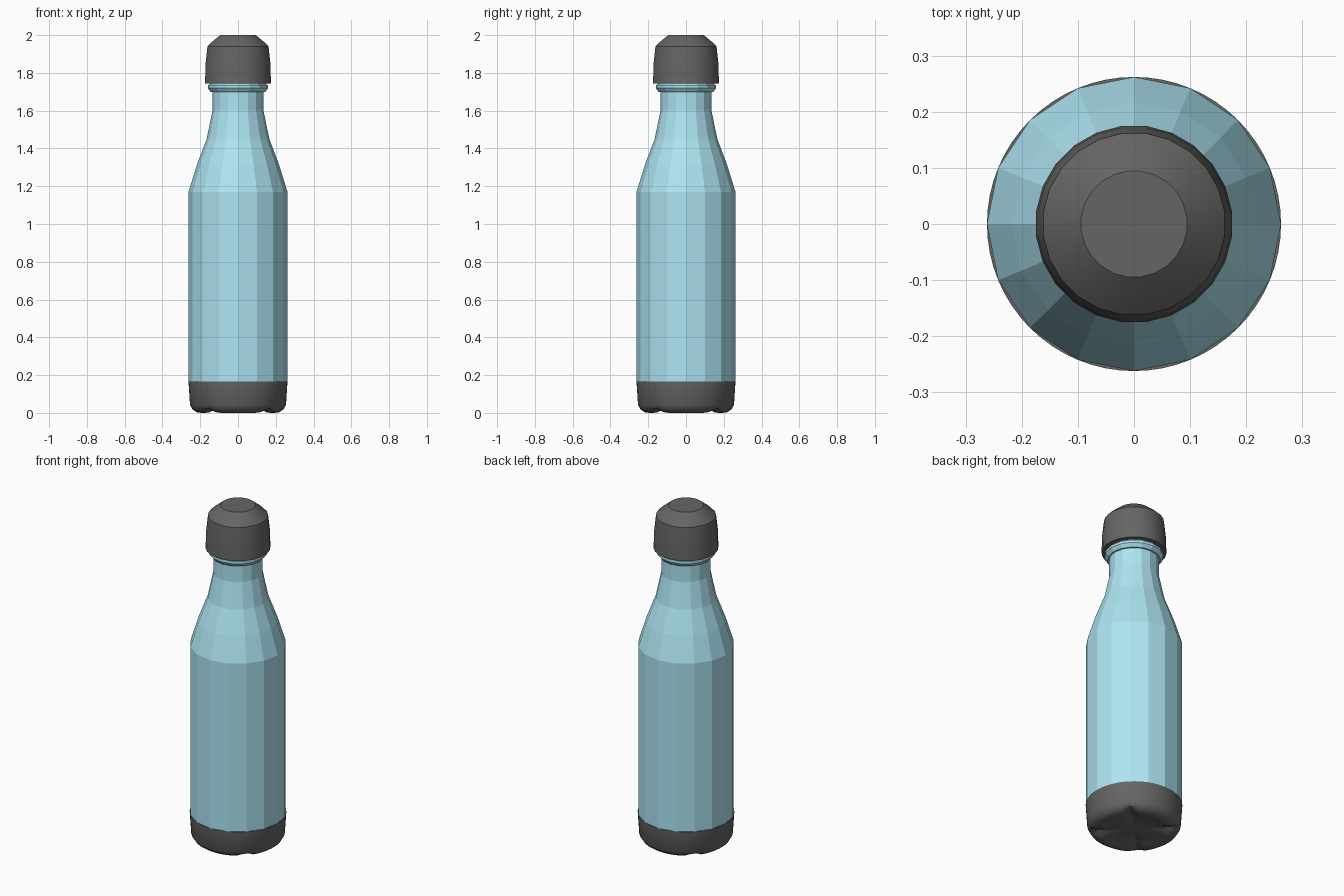
import bpy, bmesh, math

if "Cube" in bpy.data.objects:
    bpy.data.objects.remove(bpy.data.objects["Cube"])


def material(name, rgb):
    m = bpy.data.materials.new(name)
    m.diffuse_color = (*rgb, 1)
    m.use_nodes = True
    m.node_tree.nodes["Principled BSDF"].inputs["Base Color"].default_value = m.diffuse_color
    return m


def lathe(name, profile, sides, mat, offset=0.0, lift=None, smooth=None):
    """Revolve (radius, z) points; radius 0 becomes a single pole vertex."""
    bm = bmesh.new()
    rings = []
    for r, z in profile:
        if r == 0:
            rings.append([bm.verts.new((0, 0, z))] * sides)
            continue
        ring = []
        for i in range(sides):
            a = 2 * math.pi * (i + offset) / sides
            dz = lift(r, z, a) if lift else 0
            ring.append(bm.verts.new((r * math.cos(a), r * math.sin(a), z + dz)))
        rings.append(ring)
    for lo, hi in zip(rings, rings[1:]):
        for i in range(sides):
            j = (i + 1) % sides
            quad = [lo[i], lo[j], hi[j], hi[i]]
            bm.faces.new(list(dict.fromkeys(quad)))
    bmesh.ops.recalc_face_normals(bm, faces=bm.faces)
    me = bpy.data.meshes.new(name)
    bm.to_mesh(me)
    bm.free()
    me.materials.append(mat)
    ob = bpy.data.objects.new(name, me)
    bpy.context.collection.objects.link(ob)
    if smooth:
        bpy.ops.object.select_all(action='DESELECT')
        ob.select_set(True)
        bpy.context.view_layer.objects.active = ob
        bpy.ops.object.shade_smooth_by_angle(angle=math.radians(smooth))
    return ob


blue = material("blue_paint", (0.42, 0.78, 0.89))
black = material("black_rubber", (0.13, 0.13, 0.125))

# Faceted flask body with shoulder, neck and collar
lathe("bottle_body", [
    (0.262, 0.165), (0.262, 1.17), (0.217, 1.315), (0.166, 1.45),
    (0.135, 1.60), (0.135, 1.70), (0.145, 1.70), (0.160, 1.72),
    (0.160, 1.735), (0.150, 1.735), (0.150, 1.76), (0, 1.76)], 16, blue)


# Base cup: four diagonal grooves split the rim into feet
def groove(r, z, a):
    if z > 0.05:
        return 0
    d = abs((a % (math.pi / 2)) - math.pi / 4) * r   # distance from a diagonal
    return max(0, 0.024 - z) * max(0, 1 - d / 0.045)


lathe("base_cup", [
    (0, 0.015), (0.08, 0.015), (0.15, 0.012), (0.175, 0.002), (0.195, 0),
    (0.220, 0.004), (0.240, 0.018), (0.254, 0.042), (0.262, 0.165),
    (0, 0.165)], 64, black, lift=groove, smooth=40)

# Domed cap
lathe("cap", [
    (0, 1.745), (0.176, 1.745), (0.173, 1.85), (0.163, 1.94),
    (0.140, 1.963), (0.095, 2.0), (0, 2.0)], 24, black, offset=0.5, smooth=30)
